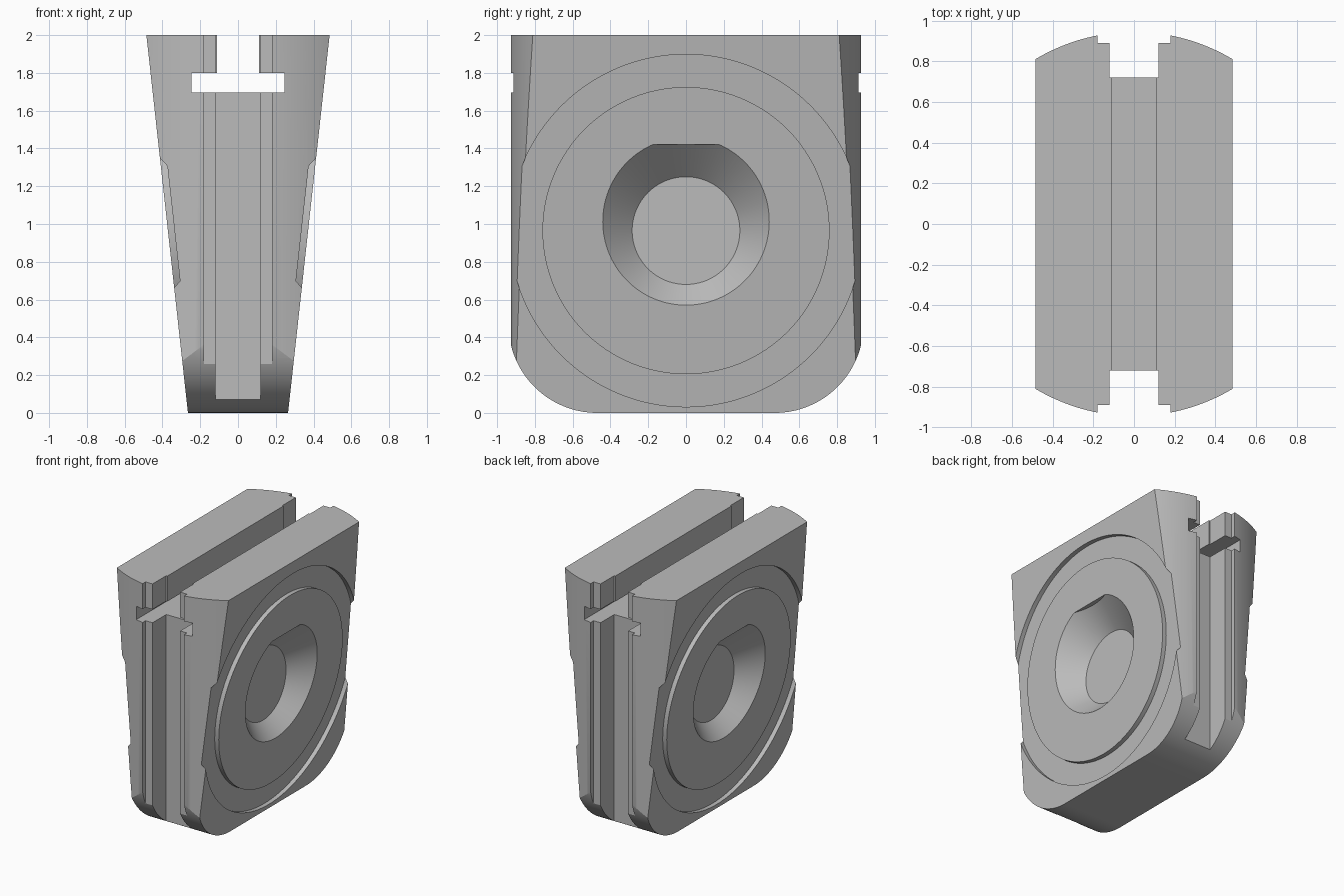
import bpy, bmesh, math
from mathutils import Vector

if "Cube" in bpy.data.objects:
    bpy.data.objects.remove(bpy.data.objects["Cube"])

grey = bpy.data.materials.new("plain grey")
colour = (0.5, 0.5, 0.5, 1)
grey.diffuse_color = colour
grey.use_nodes = True
grey.node_tree.nodes["Principled BSDF"].inputs["Base Color"].default_value = colour

HUB_Z = 0.965


def half_width(z):
    """Half thickness of the tapered body at height z."""
    return 0.265 + 0.11 * z


def circle(r, count=128):
    return [(r * math.cos(2 * math.pi * i / count), HUB_Z + r * math.sin(2 * math.pi * i / count))
            for i in range(count)]


def loft(name, loops, ring=False, clip_z=None):
    """Skin a list of equal loops; a ring joins the last loop to the first."""
    bm = bmesh.new()
    rows = [[bm.verts.new(p) for p in loop] for loop in loops]
    pairs = list(zip(rows, rows[1:]))
    if ring:
        pairs.append((rows[-1], rows[0]))
    else:
        bm.faces.new(rows[0])
        bm.faces.new(rows[-1])
    n = len(rows[0])
    for a, b in pairs:
        for i in range(n):
            j = (i + 1) % n
            bm.faces.new((a[i], a[j], b[j], b[i]))
    if clip_z is not None:
        geom = bm.verts[:] + bm.edges[:] + bm.faces[:]
        bmesh.ops.bisect_plane(bm, geom=geom, plane_co=Vector((0, 0, clip_z)),
                               plane_no=Vector((0, 0, 1)), clear_outer=True)
        bmesh.ops.holes_fill(bm, edges=[e for e in bm.edges if e.is_boundary], sides=0)
    bmesh.ops.recalc_face_normals(bm, faces=bm.faces)
    mesh = bpy.data.meshes.new(name)
    bm.to_mesh(mesh)
    bm.free()
    mesh.materials.append(grey)
    obj = bpy.data.objects.new(name, mesh)
    bpy.context.collection.objects.link(obj)
    return obj


def box(name, x0, x1, y0, y1, z0, z1):
    return loft(name, [[(x0, y0, z), (x1, y0, z), (x1, y1, z), (x0, y1, z)] for z in (z0, z1)])


def combine(cutter, operation="DIFFERENCE"):
    cutter.hide_render = True
    mod = body.modifiers.new(cutter.name, "BOOLEAN")
    mod.operation = operation
    mod.solver = "EXACT"
    mod.object = cutter
    bpy.context.view_layer.objects.active = body
    bpy.ops.object.modifier_apply(modifier=mod.name)
    bpy.data.objects.remove(cutter)


# Tapered body with rounded lower corners
R = 0.47
arc = [(R + R * math.sin(a), R - R * math.cos(a))
       for a in (math.pi / 2 * i / 32 for i in range(33))]
half = arc + [(2 * R, 2)]
profile = half + [(-y, z) for y, z in reversed(half)]
body = loft("wedge_body", [[(s * half_width(z), y, z) for y, z in profile] for s in (-1, 1)])

# Curved front and back
combine(loft("round_ends", [[(y, z - HUB_Z, h) for y, z in circle(0.945, 256)]
                            for h in (-0.5, 2.5)]), "INTERSECT")

# Stepped channels down the front and back
for s in (-1, 1):
    combine(box("shallow_step", -0.18, 0.18, *sorted((s * 0.89, s * 1.2)), -0.5, 2.5))
    combine(box("deep_channel", -0.12, 0.12, *sorted((s * 0.72, s * 1.2)), -0.5, 2.5))

# T-shaped slot through the top
combine(box("slot_neck", -0.11, 0.11, -1.5, 1.5, 1.75, 2.5))
combine(box("slot_foot", -0.245, 0.245, -1.5, 1.5, 1.695, 1.8))

# Ring groove and conical dish on each side
for s in (-1, 1):
    ring = [[(s * (half_width(z) + d), y, z) for y, z in circle(r)]
            for r, d in ((0.76, -0.035), (0.933, -0.035), (0.933, 0.2), (0.76, 0.2))]
    combine(loft("ring_groove", ring, ring=True))
    dish = [[(s * x, y, z) for y, z in circle(r)] for x, r in ((0.218, 0.285), (0.718, 0.785))]
    combine(loft("dish", dish, clip_z=1.42))

bpy.ops.object.select_all(action="DESELECT")
body.select_set(True)
bpy.context.view_layer.objects.active = body
bpy.ops.object.shade_smooth_by_angle(angle=math.radians(20))
